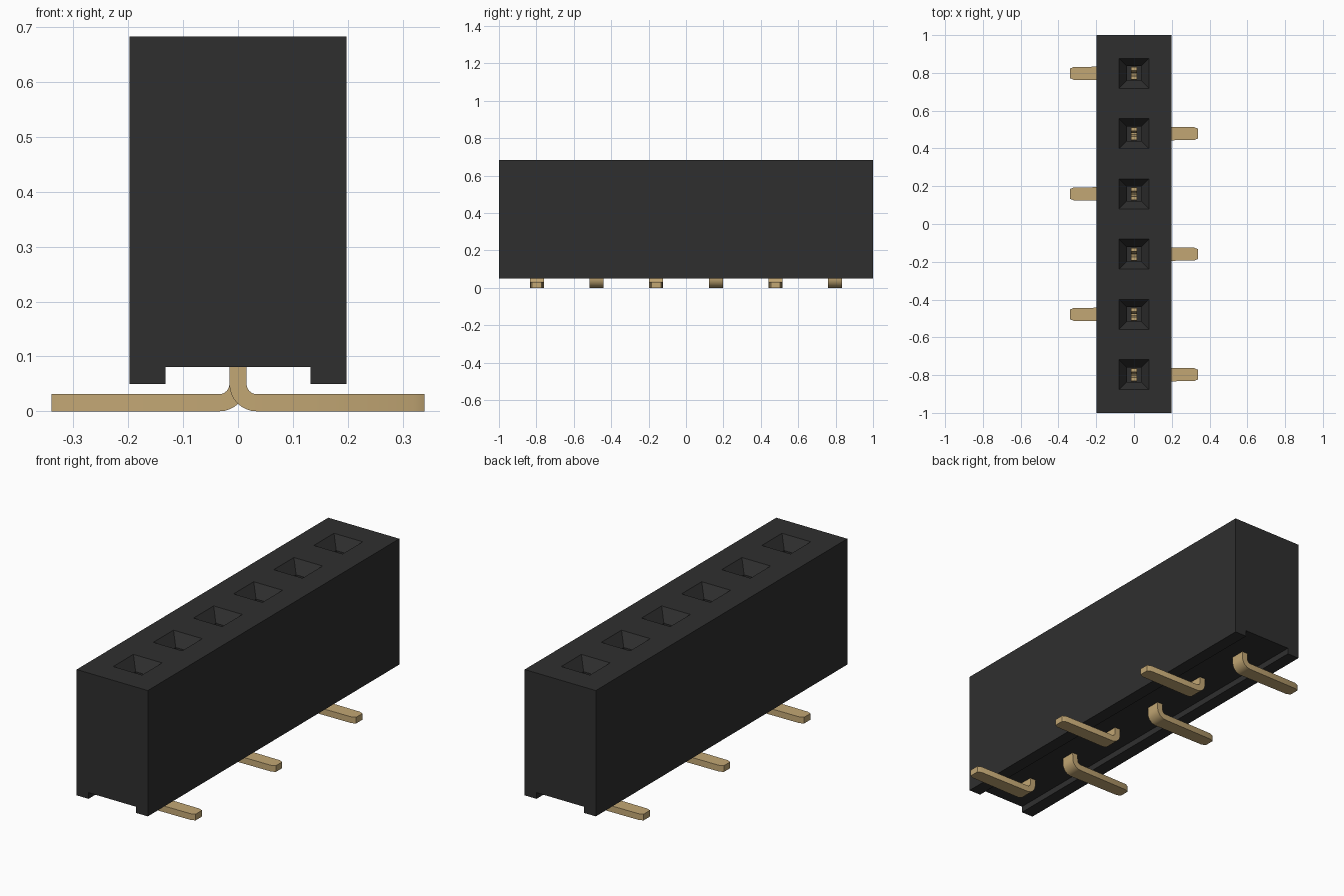
import bpy, bmesh, math
from mathutils import Vector

cube = bpy.data.objects.get("Cube")
if cube:
    bpy.data.objects.remove(cube, do_unlink=True)


def material(name, rgb):
    m = bpy.data.materials.new(name)
    m.use_nodes = True
    m.diffuse_color = (*rgb, 1)
    bsdf = m.node_tree.nodes["Principled BSDF"]
    bsdf.inputs["Base Color"].default_value = (*rgb, 1)
    bsdf.inputs["Roughness"].default_value = 0.6
    return m


black = material("black plastic", (0.028, 0.028, 0.028))
gold = material("gold metal", (0.54, 0.385, 0.175))


def loft(bm, rings):
    """Skin a list of vertex rings and cap both ends."""
    rows = [[bm.verts.new(p) for p in ring] for ring in rings]
    n = len(rows[0])
    for a, b in zip(rows, rows[1:]):
        for i in range(n):
            j = (i + 1) % n
            bm.faces.new((a[i], a[j], b[j], b[i]))
    bm.faces.new(rows[0])
    bm.faces.new(rows[-1])


def finish(bm, name, mat):
    bmesh.ops.recalc_face_normals(bm, faces=bm.faces)
    me = bpy.data.meshes.new(name)
    bm.to_mesh(me)
    bm.free()
    me.materials.append(mat)
    ob = bpy.data.objects.new(name, me)
    bpy.context.collection.objects.link(ob)
    return ob


def rect(y, z, hx, hy):
    return [(sx * hx, y + sy * hy, z) for sx, sy in ((-1, -1), (1, -1), (1, 1), (-1, 1))]


PITCH = 0.319
stations = [(i - 2.5) * PITCH for i in range(6)]
W, TOP, FOOT, ROOF, GROOVE = 0.198, 0.683, 0.05, 0.081, 0.132

# Housing: block with a groove along its underside
bm = bmesh.new()
half = [(W, TOP), (W, FOOT), (GROOVE, FOOT), (GROOVE, ROOF)]
profile = half + [(-x, z) for x, z in reversed(half)]
loft(bm, [[(x, y, z) for x, z in profile] for y in (-1, 1)])
housing = finish(bm, "housing", black)

# Sockets: square funnel leading into a square well
bm = bmesh.new()
for y in stations:
    loft(bm, [rect(y, z, h, h) for z, h in
              ((0.13, 0.038), (TOP - 0.06, 0.038), (TOP, 0.08), (TOP + 0.05, 0.08))])
cutter = finish(bm, "socket_cutter", black)
cutter.hide_render = True
cut = housing.modifiers.new("sockets", 'BOOLEAN')
cut.operation = 'DIFFERENCE'
cut.solver = 'EXACT'
cut.object = cutter
bpy.context.view_layer.objects.active = housing
bpy.ops.object.modifier_apply(modifier=cut.name)
bpy.data.objects.remove(cutter, do_unlink=True)

# Pins: flat strip bent outwards to a foot, with a forked contact above
T = 0.0157
R = 0.034


def pin(name, y, side):
    bm = bmesh.new()
    # centre line points: x, z, strip direction angle, half width
    path = [(0, 0.3, 0, 0.036), (0, 0.1, 0, 0.036)]
    for k in range(9):
        a = math.pi / 2 * k / 8
        path.append((R - R * math.cos(a), T + R - R * math.sin(a), a, 0.037))
    path += [(0.32, T, math.pi / 2, 0.034), (0.34, T, math.pi / 2, 0.025)]
    rings = []
    for x, z, a, hw in path:
        nx, nz = math.cos(a) * T, math.sin(a) * T
        rings.append([(side * (x + s * nx), y + t * hw, z + s * nz)
                      for s, t in ((-1, -1), (1, -1), (1, 1), (-1, 1))])
    loft(bm, rings)
    # two spring tines that close together and flare at the tip
    for s in (-1, 1):
        loft(bm, [rect(y + s * c, z, T, 0.009) for z, c in
                  ((0.29, 0.027), (0.36, 0.025), (0.48, 0.011), (0.53, 0.024))])
    ob = finish(bm, name, gold)
    bpy.ops.object.select_all(action='DESELECT')
    ob.select_set(True)
    bpy.context.view_layer.objects.active = ob
    bpy.ops.object.shade_smooth_by_angle(angle=math.radians(25))


for i, y in enumerate(stations):
    pin(f"pin_{i + 1}", y, 1 if i % 2 == 0 else -1)
